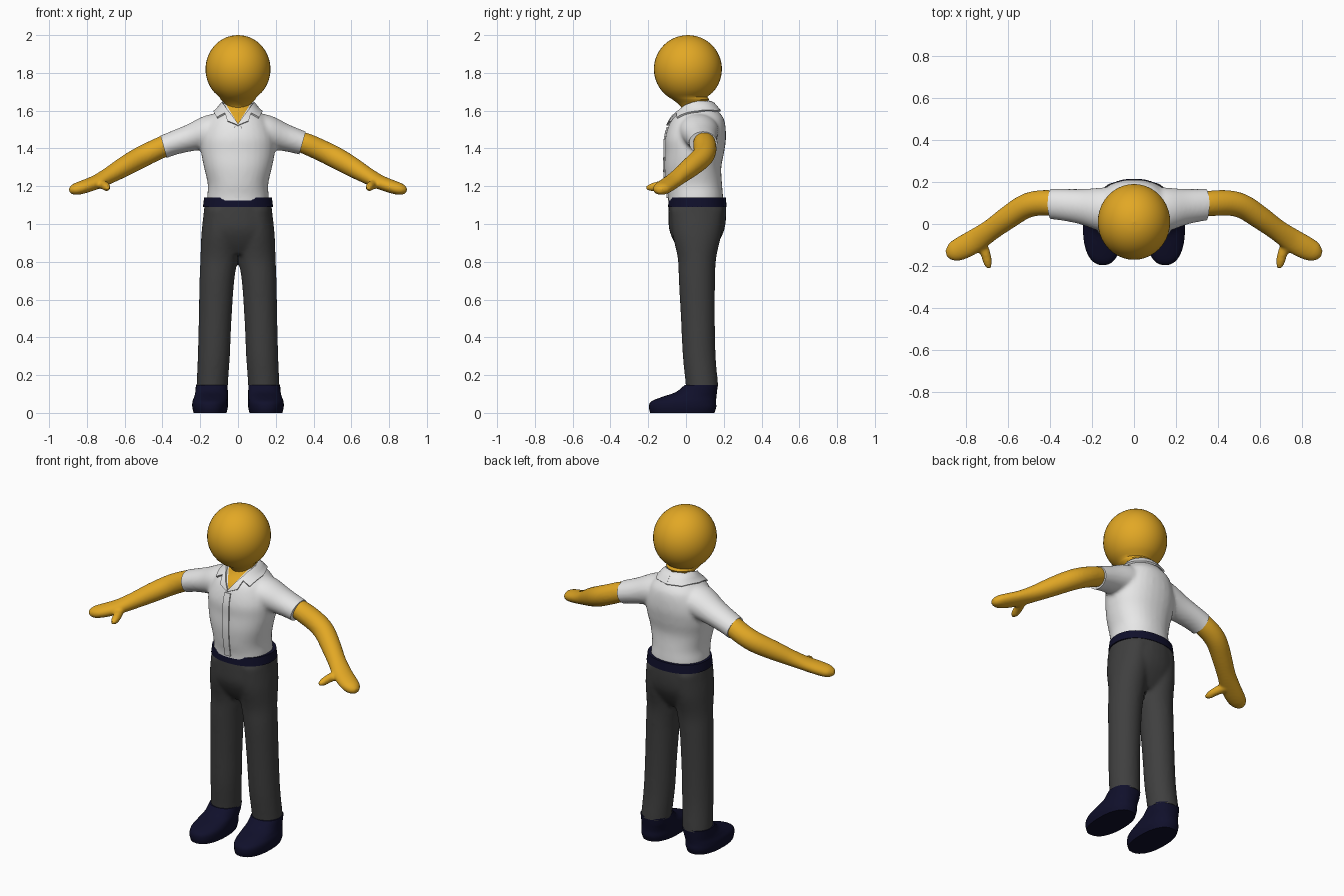
import bpy, bmesh, math
from mathutils import Vector

if "Cube" in bpy.data.objects:
    bpy.data.objects.remove(bpy.data.objects["Cube"])


def material(name, rgb):
    m = bpy.data.materials.new(name)
    m.diffuse_color = (*rgb, 1)
    m.use_nodes = True
    m.node_tree.nodes["Principled BSDF"].inputs["Base Color"].default_value = m.diffuse_color
    return m


SKIN = material("golden_skin", (0.76, 0.39, 0.018))
WHITE = material("white_cloth", (0.80, 0.80, 0.80))
GREY = material("charcoal_cloth", (0.05, 0.05, 0.05))
NAVY = material("navy_leather", (0.005, 0.005, 0.024))


def spline(pts, steps):
    """Smooth interpolation through stations."""
    pts = [Vector(p) for p in pts]
    ext = [2 * pts[0] - pts[1]] + pts + [2 * pts[-1] - pts[-2]]
    out = []
    for i in range(1, len(ext) - 2):
        a, b, c, d = ext[i - 1:i + 3]
        for k in range(steps):
            t = k / steps
            out.append(0.5 * (2 * b + (c - a) * t + (2 * a - 5 * b + 4 * c - d) * t * t
                              + (3 * b - a - 3 * c + d) * t ** 3))
    return out + [pts[-1]]


def loft(bm, stations, flat=True, power=2.0, side=1, steps=4, n=32):
    """Capped tube through stations (x, y, z, half width, half depth)."""
    st = spline(stations, steps)
    rings = []
    for i, s in enumerate(st):
        c = Vector(s[:3])
        if flat:
            u, v = Vector((1, 0, 0)), Vector((0, 1, 0))
        else:
            t = Vector(st[min(i + 1, len(st) - 1)][:3]) - Vector(st[max(i - 1, 0)][:3])
            u = t.cross(Vector((0, 0, 1))).normalized()
            v = u.cross(t).normalized()
        ring = []
        for k in range(n):
            ca, sa = math.cos(2 * math.pi * k / n), math.sin(2 * math.pi * k / n)
            p = c + u * s[3] * math.copysign(abs(ca) ** (2 / power), ca) \
                  + v * s[4] * math.copysign(abs(sa) ** (2 / power), sa)
            ring.append(bm.verts.new((p.x * side, p.y, p.z)))
        rings.append(ring)
    faces = [bm.faces.new(rings[0]), bm.faces.new(rings[-1])]
    for r0, r1 in zip(rings, rings[1:]):
        for k in range(n):
            faces.append(bm.faces.new((r0[k], r0[(k + 1) % n], r1[(k + 1) % n], r1[k])))
    bmesh.ops.recalc_face_normals(bm, faces=faces)


def shade(ob, angle=40):
    for p in ob.data.polygons:
        p.use_smooth = True
    ob.data.set_sharp_from_angle(angle=math.radians(angle))


def make(name, bm, *mats):
    me = bpy.data.meshes.new(name)
    bm.to_mesh(me)
    bm.free()
    ob = bpy.data.objects.new(name, me)
    bpy.context.collection.objects.link(ob)
    for m in mats:
        me.materials.append(m)
    shade(ob)
    return ob


def bake(ob, *mats):
    """Apply the modifiers."""
    dg = bpy.context.evaluated_depsgraph_get()
    me = bpy.data.meshes.new_from_object(ob.evaluated_get(dg))
    ob.modifiers.clear()
    ob.data = me
    me.materials.clear()
    for m in mats:
        me.materials.append(m)
    shade(ob)


def fuse(ob, *mats, voxel=0.011, smooth=6):
    """Blend overlapping volumes into one soft surface."""
    r = ob.modifiers.new("fuse", 'REMESH')
    r.mode, r.voxel_size = 'VOXEL', voxel
    s = ob.modifiers.new("soften", 'SMOOTH')
    s.factor, s.iterations = 0.5, smooth
    bake(ob, *mats)


def cut(bm, co, no, clear=True):
    geom = bm.verts[:] + bm.edges[:] + bm.faces[:]
    res = bmesh.ops.bisect_plane(bm, geom=geom, dist=1e-5, plane_co=co, plane_no=no,
                                 clear_outer=clear)
    if clear:
        edges = [e for e in res['geom_cut'] if isinstance(e, bmesh.types.BMEdge)]
        bmesh.ops.holes_fill(bm, edges=edges, sides=0)


# head and neck: a ball tapering into the neck
bm = bmesh.new()
stations = [(0, 0.05, 1.54, 0.058, 0.06), (0, 0.045, 1.60, 0.058, 0.062),
            (0, 0.035, 1.632, 0.066, 0.072), (0, 0.025, 1.66, 0.092, 0.098)]
for deg in range(145, 0, -12):
    a = math.radians(deg)
    stations.append((0, 0.01, 1.82 + 0.18 * math.cos(a), 0.172 * math.sin(a), 0.18 * math.sin(a)))
stations.append((0, 0.01, 2.0, 0.003, 0.003))
loft(bm, stations, steps=2, n=40)
make("head", bm, SKIN)

# shirt: torso and short sleeves
bm = bmesh.new()
loft(bm, [(0, 0.052, 1.09, 0.165, 0.146), (0, 0.05, 1.15, 0.163, 0.146), (0, 0.042, 1.21, 0.160, 0.149),
          (0, 0.036, 1.30, 0.180, 0.151), (0, 0.045, 1.38, 0.195, 0.157), (0, 0.051, 1.46, 0.195, 0.161),
          (0, 0.062, 1.55, 0.160, 0.141), (0, 0.067, 1.60, 0.108, 0.102),
          (0, 0.062, 1.64, 0.078, 0.075)], power=2.2)
for s in (1, -1):
    loft(bm, [(0.07, 0.06, 1.50, 0.11, 0.09), (0.15, 0.07, 1.487, 0.105, 0.09),
              (0.25, 0.083, 1.457, 0.084, 0.072), (0.36, 0.093, 1.422, 0.074, 0.062),
              (0.46, 0.098, 1.38, 0.070, 0.062)], flat=False, side=s)
shirt = make("shirt", bm, WHITE, SKIN)
fuse(shirt, WHITE, SKIN)
bm = bmesh.new()
bm.from_mesh(shirt.data)
cut(bm, (0.342, 0.09, 1.43), (1, 0, -0.28))
cut(bm, (-0.39, 0.09, 1.395), (-1, 0, -0.28))
cut(bm, (0, 0, 1.125), (0, 0, -1))
# open neck as a crisp skin coloured V
for s in (1, -1):
    cut(bm, (0, 0, 1.53), (s, 0, -0.62), clear=False)
for f in bm.faces:
    c = f.calc_center_median()
    f.material_index = int(c.y < 0.03 and abs(c.x) < (c.z - 1.53) * 0.62)
bm.to_mesh(shirt.data)
bm.free()
shade(shirt)


def on_shirt(name, rows, gap, thick):
    """Thin cloth strip laid over the shirt."""
    bm = bmesh.new()
    grid = [[bm.verts.new(p) for p in row] for row in rows]
    for r0, r1 in zip(grid, grid[1:]):
        for i in range(len(r0) - 1):
            bm.faces.new((r0[i], r0[i + 1], r1[i + 1], r1[i]))
    bmesh.ops.remove_doubles(bm, verts=bm.verts, dist=1e-4)
    bmesh.ops.recalc_face_normals(bm, faces=bm.faces)
    ob = make(name, bm, WHITE)
    w = ob.modifiers.new("lay", 'SHRINKWRAP')
    w.target, w.offset, w.wrap_mode = shirt, gap, 'ABOVE_SURFACE'
    t = ob.modifiers.new("cloth", 'SOLIDIFY')
    t.thickness, t.offset = thick, 0
    bake(ob, WHITE)


# button strip
on_shirt("placket", [[(x, -0.14, 1.135 + 0.395 * i / 24) for x in (-0.022, 0, 0.022)]
                     for i in range(25)], 0.004, 0.007)

# notched collar, from the back of the neck to the bottom of the V
inner = [(0, 0.125, 1.64), (0.06, 0.1, 1.64), (0.075, 0.05, 1.635), (0.068, 0, 1.625),
         (0.06, -0.025, 1.61), (0.046, -0.045, 1.59), (0.03, -0.07, 1.57), (0.001, -0.095, 1.53)]
outer = [(0, 0.18, 1.595), (0.08, 0.155, 1.595), (0.125, 0.06, 1.59), (0.12, 0, 1.58),
         (0.112, -0.05, 1.565), (0.07, -0.05, 1.59), (0.056, -0.085, 1.545), (0.001, -0.1, 1.522)]
for s, name in ((1, "collar_left"), (-1, "collar_right")):
    rows = []
    for i in range(7):
        for k in range(4 if i < 6 else 5):
            a = Vector(inner[i]).lerp(Vector(inner[i + 1]), k / 4)
            b = Vector(outer[i]).lerp(Vector(outer[i + 1]), k / 4)
            row = [a.lerp(b, j / 4) for j in range(5)]
            rows.append([(p.x * s, p.y, p.z) for p in row])
    on_shirt(name, rows, 0.008, 0.010)

# arms with mitten hands and thumbs
for s, name in ((1, "arm_left"), (-1, "arm_right")):
    bm = bmesh.new()
    loft(bm, [(0.28, 0.095, 1.450, 0.050, 0.048), (0.36, 0.098, 1.425, 0.060, 0.056),
              (0.45, 0.100, 1.385, 0.060, 0.057), (0.52, 0.082, 1.350, 0.058, 0.057),
              (0.60, 0.030, 1.305, 0.055, 0.053), (0.68, -0.028, 1.258, 0.051, 0.044),
              (0.75, -0.076, 1.222, 0.056, 0.037), (0.82, -0.115, 1.196, 0.055, 0.035),
              (0.865, -0.134, 1.183, 0.044, 0.030), (0.892, -0.142, 1.178, 0.018, 0.015)],
         flat=False, side=s)
    loft(bm, [(0.735, -0.08, 1.215, 0.030, 0.026), (0.708, -0.135, 1.205, 0.024, 0.024),
              (0.696, -0.18, 1.195, 0.021, 0.021), (0.690, -0.210, 1.19, 0.011, 0.011)],
         flat=False, side=s)
    fuse(make(name, bm, SKIN), SKIN, voxel=0.008, smooth=5)

# trousers: hips and two legs
bm = bmesh.new()
loft(bm, [(0, 0.055, 0.84, 0.11, 0.075), (0, 0.055, 0.90, 0.178, 0.115), (0, 0.057, 0.97, 0.190, 0.146),
          (0, 0.06, 1.05, 0.183, 0.153), (0, 0.06, 1.13, 0.174, 0.150)], power=2.2)
for s in (1, -1):
    loft(bm, [(0.138, 0.085, 0.08, 0.083, 0.086), (0.137, 0.085, 0.14, 0.083, 0.086),
              (0.128, 0.070, 0.30, 0.085, 0.087), (0.121, 0.063, 0.50, 0.087, 0.090),
              (0.112, 0.058, 0.70, 0.092, 0.096), (0.100, 0.058, 0.82, 0.099, 0.102),
              (0.094, 0.058, 0.95, 0.100, 0.130), (0.090, 0.060, 1.08, 0.088, 0.140)], side=s)
trousers = make("trousers", bm, GREY)
fuse(trousers, GREY)
bm = bmesh.new()
bm.from_mesh(trousers.data)
cut(bm, (0, 0, 0.14), (0, 0, -1))
cut(bm, (0, 0, 1.11), (0, 0, 1))
bm.to_mesh(trousers.data)
bm.free()
shade(trousers)

# belt
bm = bmesh.new()
loft(bm, [(0, 0.06, 1.09, 0.186, 0.155), (0, 0.06, 1.14, 0.179, 0.151)], power=2.2, n=48)
make("belt", bm, NAVY)

# shoes
for s, name in ((1, "shoe_left"), (-1, "shoe_right")):
    bm = bmesh.new()
    loft(bm, [(0.148, -0.020, 0.000, 0.087, 0.170), (0.148, -0.018, 0.030, 0.094, 0.178),
              (0.147, -0.013, 0.060, 0.094, 0.172), (0.143, 0.018, 0.085, 0.089, 0.143),
              (0.140, 0.055, 0.110, 0.086, 0.109), (0.139, 0.081, 0.148, 0.084, 0.087)],
         power=2.3, side=s)
    make(name, bm, NAVY)
